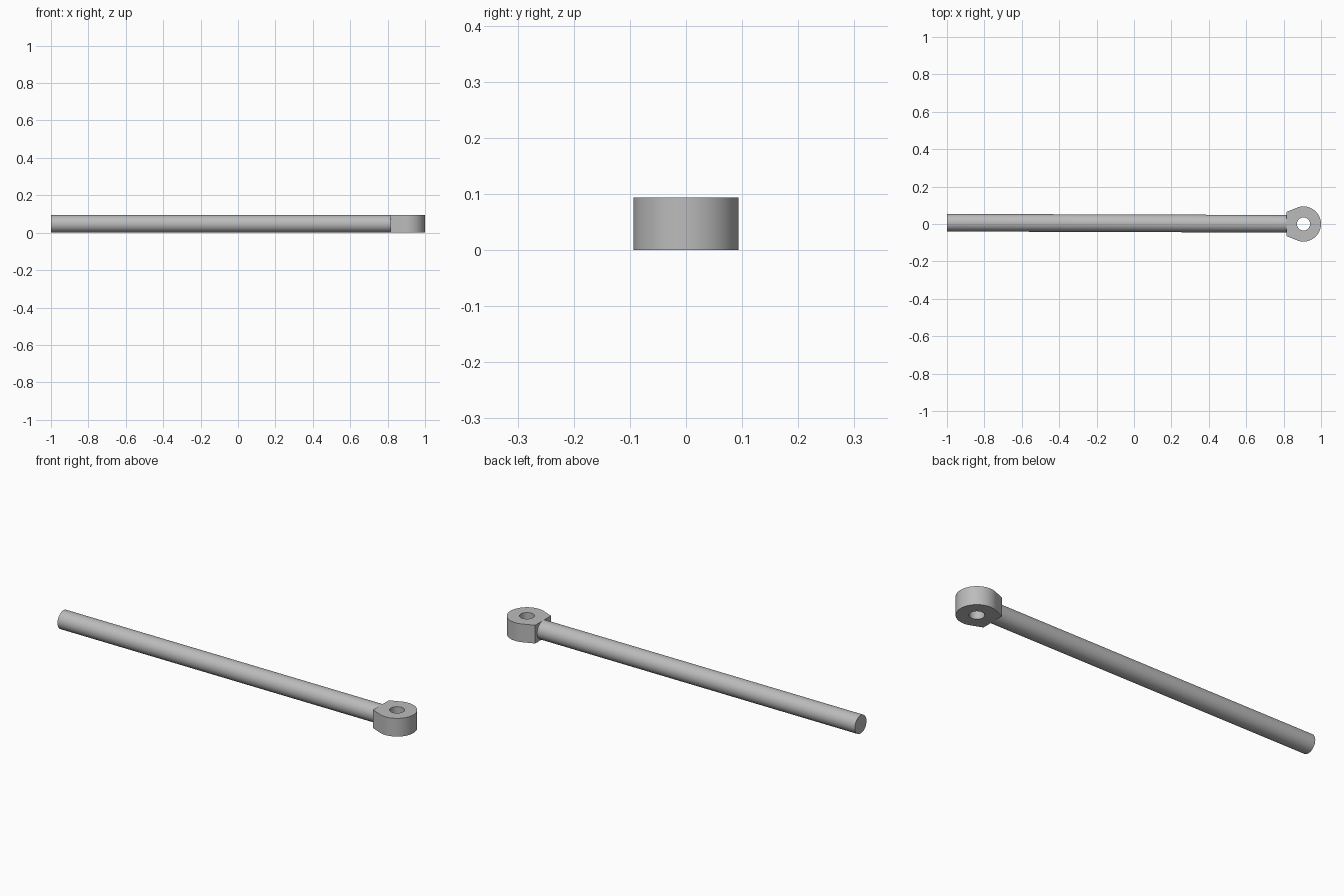
import bpy, bmesh
from math import cos, sin, radians, pi
from mathutils import Matrix, Vector

old = bpy.data.objects.get("Cube")
if old:
    bpy.data.objects.remove(old, do_unlink=True)

HEIGHT = 0.094
EYE_X, EYE_R, HOLE_R = 0.906, 0.094, 0.035
TANGENT, CORNER = radians(112), radians(145)

steel = bpy.data.materials.new("grey_steel")
steel.use_nodes = True
grey = (0.5, 0.5, 0.5, 1)
steel.diffuse_color = grey
steel.node_tree.nodes["Principled BSDF"].inputs["Base Color"].default_value = grey


def finish(bm, name):
    bmesh.ops.recalc_face_normals(bm, faces=bm.faces)
    mesh = bpy.data.meshes.new(name)
    bm.to_mesh(mesh)
    bm.free()
    mesh.materials.append(steel)
    obj = bpy.data.objects.new(name, mesh)
    bpy.context.collection.objects.link(obj)
    bpy.ops.object.select_all(action='DESELECT')
    obj.select_set(True)
    bpy.context.view_layer.objects.active = obj
    bpy.ops.object.shade_smooth_by_angle(angle=radians(30))
    return obj


def outer_radius(angle):
    """Round eye with tangent sides running to a flat shoulder."""
    a = abs(angle)
    if a <= TANGENT:
        return EYE_R
    if a <= CORNER:
        return EYE_R / cos(a - TANGENT)
    flat = EYE_R / cos(CORNER - TANGENT) * -cos(CORNER)
    return flat / -cos(a)


# Eye: ring section around the pin hole, extruded upward
bm = bmesh.new()
angles = [radians(d) for d in range(-180, 180, 5)]
ring = lambda radius: [bm.verts.new((EYE_X + radius(a) * cos(a), radius(a) * sin(a), 0))
                       for a in angles]
outer, inner = ring(outer_radius), ring(lambda a: HOLE_R)
for i in range(len(angles)):
    bm.faces.new((outer[i - 1], outer[i], inner[i], inner[i - 1]))
top = bmesh.ops.extrude_face_region(bm, geom=bm.faces[:])["geom"]
bmesh.ops.translate(bm, vec=(0, 0, HEIGHT),
                    verts=[v for v in top if isinstance(v, bmesh.types.BMVert)])
finish(bm, "rod_eye")

# Rod: long cylinder, very slightly angled, buried in the eye's shoulder
start, end = Vector((-1, 0.007, HEIGHT / 2)), Vector((0.83, 0.001, HEIGHT / 2))
axis = end - start
bm = bmesh.new()
bmesh.ops.create_cone(bm, cap_ends=True, segments=64, radius1=HEIGHT / 2,
                      radius2=HEIGHT / 2, depth=axis.length)
rod = finish(bm, "rod_shaft")
rod.matrix_world = (Matrix.Translation((start + end) / 2)
                    @ axis.to_track_quat('Z', 'Y').to_matrix().to_4x4())
